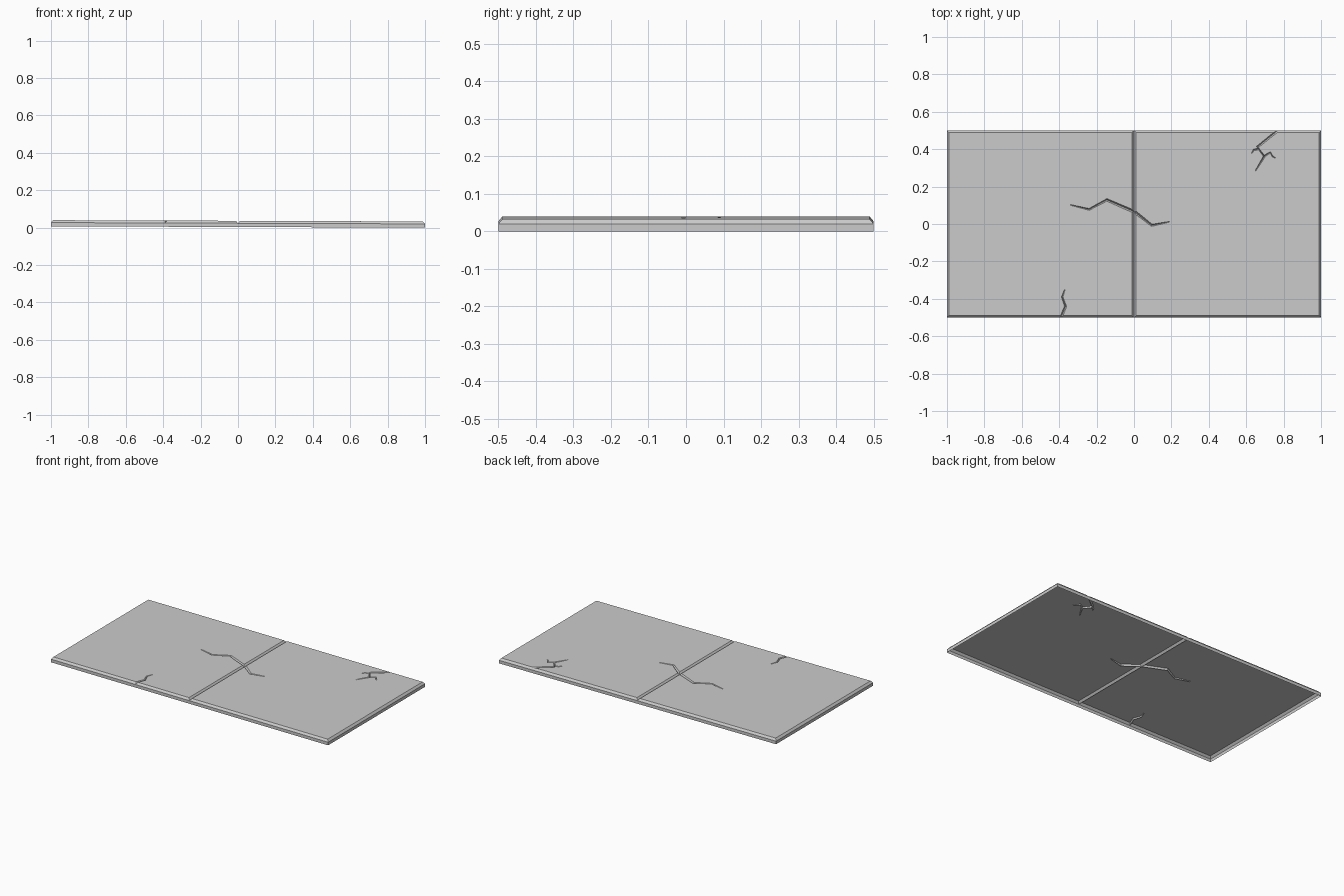
import bpy, bmesh
from mathutils import Vector

if "Cube" in bpy.data.objects:
    bpy.data.objects.remove(bpy.data.objects["Cube"])

H, RIM, CH = 0.033, 0.02, 0.011   # top height, chamfer start, chamfer width


def make_object(name, bm):
    bmesh.ops.recalc_face_normals(bm, faces=bm.faces)
    me = bpy.data.meshes.new(name)
    bm.to_mesh(me)
    bm.free()
    ob = bpy.data.objects.new(name, me)
    bpy.context.collection.objects.link(ob)
    return ob


def loft(name, rings):
    bm = bmesh.new()
    vr = [[bm.verts.new(p) for p in r] for r in rings]
    for a, b in zip(vr, vr[1:]):
        n = len(a)
        for i in range(n):
            bm.faces.new((a[i], a[(i + 1) % n], b[(i + 1) % n], b[i]))
    bm.faces.new(vr[0])
    bm.faces.new(vr[-1])
    return make_object(name, bm)


def rect(x0, x1, inset, z):
    a, b, y = x0 + inset, x1 - inset, 0.5 - inset
    return [(a, -y, z), (b, -y, z), (b, y, z), (a, y, z)]


# tapered V-shaped groove cutter along a path of (x, y, half width)
def crack(name, path):
    rings = []
    pts = [Vector(p[:2]) for p in path]
    for i, p in enumerate(pts):
        d = (pts[min(i + 1, len(pts) - 1)] - pts[max(i - 1, 0)]).normalized()
        n = Vector((-d.y, d.x))
        w = path[i][2]
        depth = min(0.0115, w * 1.6)
        top = 0.01
        s = w * (1 + top / depth)
        l, r = p + n * s, p - n * s
        rings.append([(l.x, l.y, H + top), (p.x, p.y, H - depth), (r.x, r.y, H + top)])
    ob = loft(name, rings)
    ob.hide_render = True
    return ob


cutters = [
    crack("main_crack", [(-.34, .102, .002), (-.24, .078, .005), (-.145, .129, .007),
                         (.003, .065, .008), (.095, -.007, .006), (.19, .012, .002)]),
    crack("edge_crack", [(-.396, -.515, .007), (-.366, -.44, .006),
                         (-.384, -.39, .004), (-.37, -.35, .002)]),
    crack("corner_crack", [(.785, .513, .007), (.66, .412, .006),
                           (.697, .362, .006), (.65, .285, .002)]),
    crack("corner_branch_a", [(.668, .402, .005), (.641, .396, .004), (.629, .378, .002)]),
    crack("corner_branch_b", [(.692, .36, .005), (.73, .383, .004),
                              (.742, .36, .003), (.757, .353, .002)]),
]

# two chamfered tiles, cracked on top, open underneath
for name, x0, x1 in (("left_tile", -1, 0), ("right_tile", 0, 1)):
    tile = loft(name, [rect(x0, x1, 0, 0), rect(x0, x1, 0, RIM), rect(x0, x1, CH, H)])
    for c in cutters:
        m = tile.modifiers.new("cut", 'BOOLEAN')
        m.operation, m.solver, m.object = 'DIFFERENCE', 'EXACT', c
    dg = bpy.context.evaluated_depsgraph_get()
    me = bpy.data.meshes.new_from_object(tile.evaluated_get(dg))
    tile.modifiers.clear()
    tile.data = me
    bm = bmesh.new()
    bm.from_mesh(me)
    bm.normal_update()
    gone = [f for f in bm.faces if f.normal.z < -0.9
            or all(abs(v.co.x) < 1e-4 for v in f.verts)]
    bmesh.ops.delete(bm, geom=gone, context='FACES')
    # slight lean down towards the right
    for v in bm.verts:
        v.co.z += 0.0035 * (1 - v.co.x)
    bm.to_mesh(me)
    bm.free()

for c in cutters:
    bpy.data.objects.remove(c)
